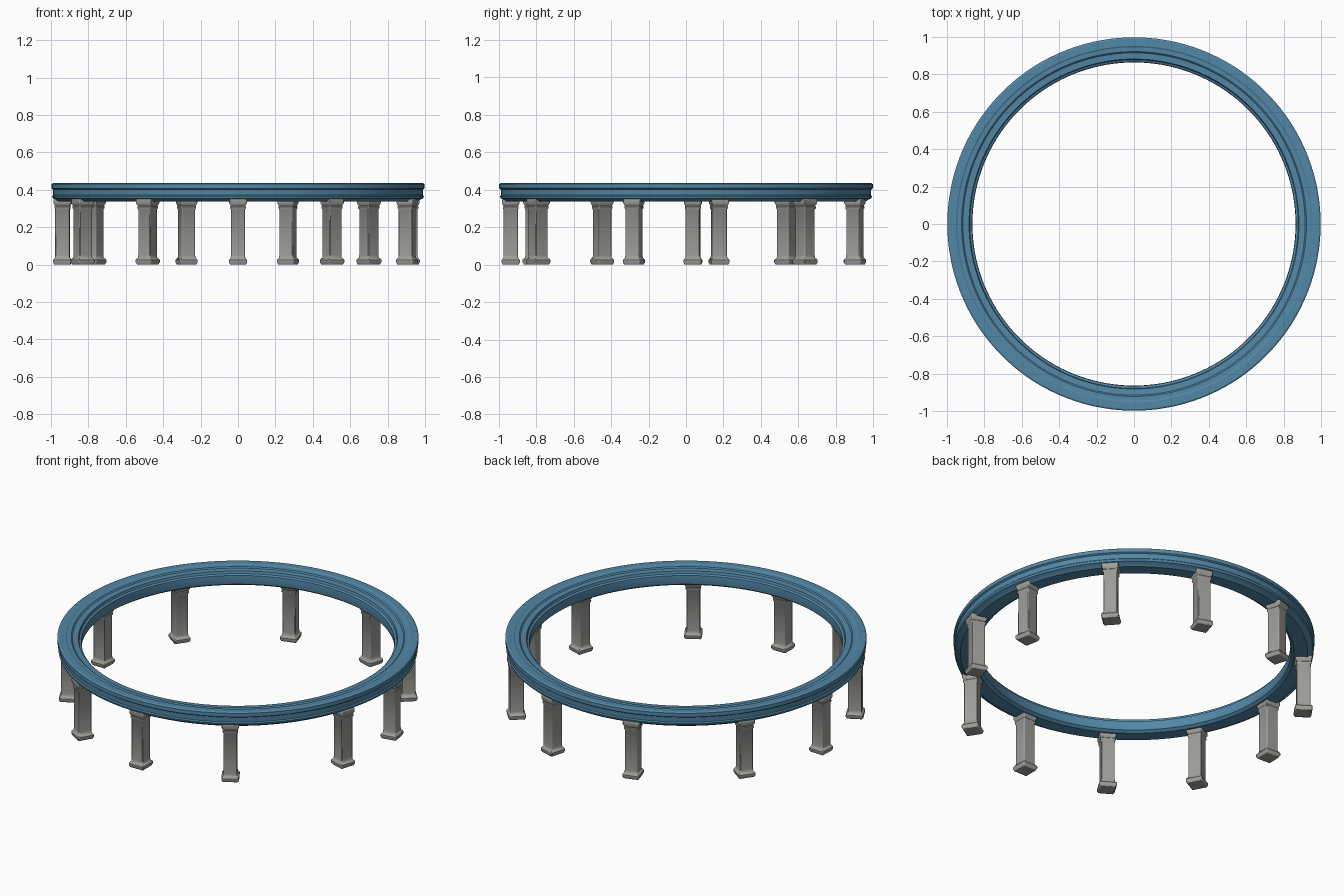
import bpy, bmesh, math

if "Cube" in bpy.data.objects:
    bpy.data.objects.remove(bpy.data.objects["Cube"])


def material(name, color):
    m = bpy.data.materials.new(name)
    m.diffuse_color = (*color, 1)
    m.use_nodes = True
    m.node_tree.nodes["Principled BSDF"].inputs["Base Color"].default_value = m.diffuse_color
    return m


BLUE = material("slate blue", (0.085, 0.245, 0.385))
GREY = material("stone grey", (0.34, 0.34, 0.32))


def lathe(name, profile, sides, mat, closed, angle):
    """Sweep an (r, z) profile round the z axis; open profiles get end caps."""
    bm = bmesh.new()
    rings = []
    for r, z in profile:
        rings.append([bm.verts.new((r * math.cos(2 * math.pi * (i + .5) / sides),
                                    r * math.sin(2 * math.pi * (i + .5) / sides), z))
                      for i in range(sides)])
    pairs = list(zip(rings, rings[1:]))
    if closed:
        pairs.append((rings[-1], rings[0]))
    else:
        bm.faces.new(rings[0])
        bm.faces.new(rings[-1])
    for a, b in pairs:
        for i in range(sides):
            j = (i + 1) % sides
            bm.faces.new((a[i], a[j], b[j], b[i]))
    bmesh.ops.recalc_face_normals(bm, faces=bm.faces)
    me = bpy.data.meshes.new(name)
    bm.to_mesh(me)
    bm.free()
    me.materials.append(mat)
    ob = bpy.data.objects.new(name, me)
    bpy.context.collection.objects.link(ob)
    bpy.ops.object.select_all(action='DESELECT')
    bpy.context.view_layer.objects.active = ob
    ob.select_set(True)
    bpy.ops.object.shade_smooth_by_angle(angle=math.radians(angle))
    return ob


# Moulded ring beam resting on the columns
ring_profile = [
    (0.885, 0.336), (0.868, 0.348), (0.864, 0.375), (0.866, 0.402), (0.878, 0.408),
    (0.882, 0.422), (0.915, 0.424), (0.922, 0.430), (0.945, 0.431), (0.952, 0.435),
    (0.990, 0.435), (0.998, 0.430), (0.998, 0.408), (0.990, 0.402), (0.988, 0.372),
    (0.994, 0.366), (0.990, 0.354), (0.972, 0.346), (0.960, 0.336)]
lathe("ring_beam", ring_profile, 128, BLUE, True, 25)

# Square columns: plinth, shaft and flared capital (half width, height)
half_profile = [
    (0.045, 0.006), (0.049, 0.012), (0.049, 0.024), (0.045, 0.029), (0.039, 0.037),
    (0.038, 0.050), (0.038, 0.295), (0.042, 0.301), (0.042, 0.309), (0.039, 0.313),
    (0.044, 0.322), (0.047, 0.330), (0.047, 0.350)]
half_profile.insert(0, (0.045, 0.0))
column_profile = [(h * math.sqrt(2), z) for h, z in half_profile]

# Slightly uneven spacing round the circle, each column facing outwards
spots = [(0.70, 0.636), (0.267, 0.902), (-0.275, 0.902), (-0.77, 0.537),
         (-0.938, 0.037), (-0.83, -0.448), (-0.483, -0.808), (0.0, -0.936),
         (0.503, -0.79), (0.904, -0.278), (0.916, 0.176)]
for n, (x, y) in enumerate(spots, 1):
    col = lathe(f"column_{n}", column_profile, 4, GREY, False, 35)
    col.location = (x, y, 0)
    col.rotation_euler.z = math.atan2(y, x)
    bev = col.modifiers.new("soft_corners", 'BEVEL')
    bev.width = 0.005
    bev.segments = 2
    bev.limit_method = 'ANGLE'
    bev.angle_limit = math.radians(70)
